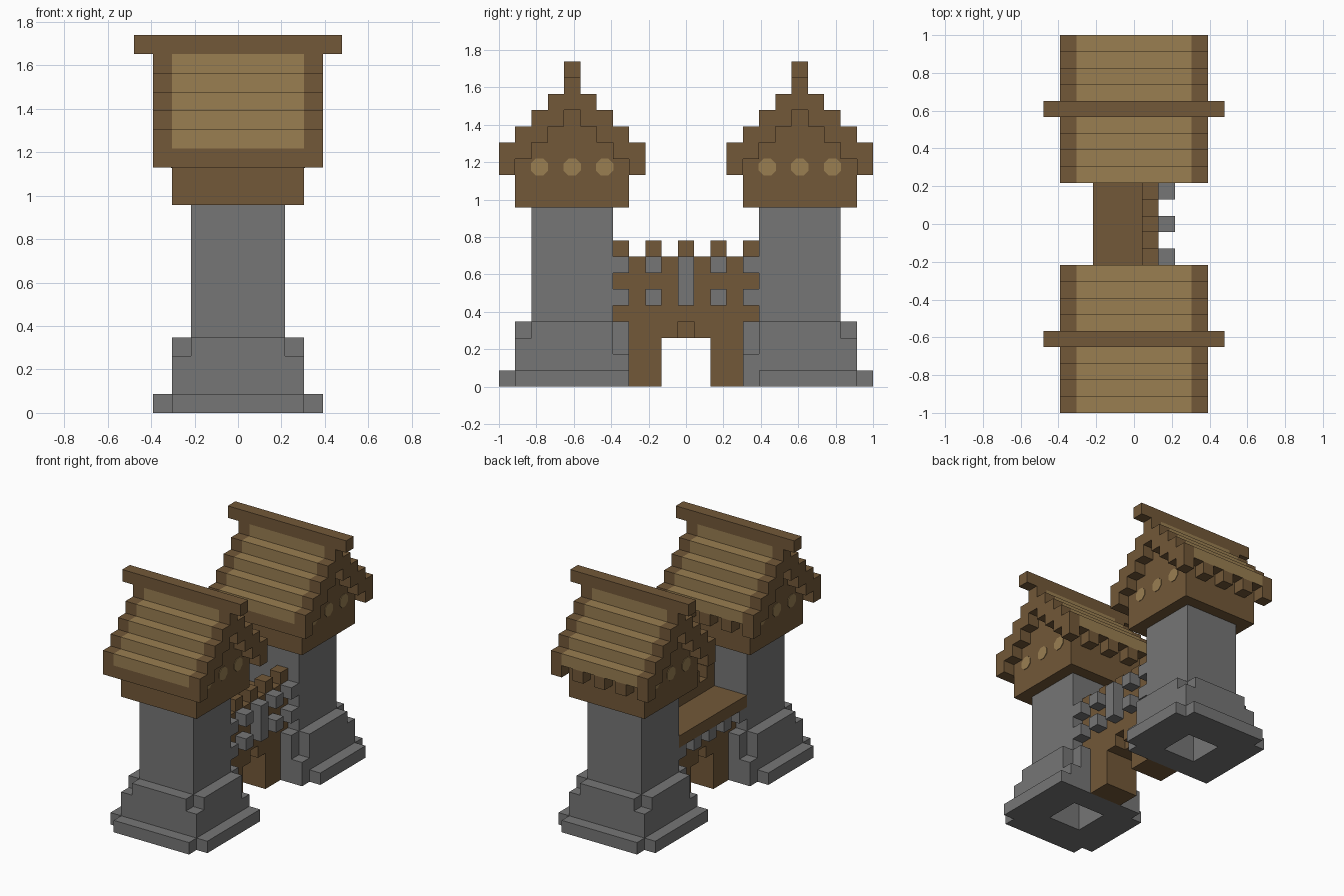
import bpy, bmesh, math
from mathutils import Vector, Matrix

U = 2 / 23  # edge of one building block

cube = bpy.data.objects.get("Cube")
if cube:
    bpy.data.objects.remove(cube, do_unlink=True)


def material(name, rgb):
    m = bpy.data.materials.new(name)
    m.use_nodes = True
    m.diffuse_color = (*rgb, 1)
    m.node_tree.nodes["Principled BSDF"].inputs["Base Color"].default_value = (*rgb, 1)
    return m


STONE = material("grey stone", (0.18, 0.18, 0.18))
WOOD = material("brown wood", (0.17, 0.098, 0.04))
THATCH = material("tan thatch", (0.32, 0.21, 0.083))


def block(xs, ys, zs):
    """Set of cells between inclusive index limits."""
    return {(x, y, z) for x in range(xs[0], xs[1] + 1)
            for y in range(ys[0], ys[1] + 1) for z in range(zs[0], zs[1] + 1)}


def add_object(name, bm, mats):
    mesh = bpy.data.meshes.new(name)
    bm.to_mesh(mesh)
    bm.free()
    for m in mats:
        mesh.materials.append(m)
    ob = bpy.data.objects.new(name, mesh)
    bpy.context.collection.objects.link(ob)
    return ob


def build(name, cells, mats, y_shift=0, rule=None):
    """Outer skin of a set of cells, with flat regions merged."""
    bm = bmesh.new()
    for cell in cells:
        centre = Vector(cell) + Vector((0, y_shift, 0.5))
        for axis in range(3):
            for sign in (-1, 1):
                n = Vector((0, 0, 0))
                n[axis] = sign
                if tuple(int(c + d) for c, d in zip(cell, n)) in cells:
                    continue
                a = Vector((0, 0, 0))
                a[(axis + 1) % 3] = 0.5
                b = n.cross(a)
                corners = (-a - b, a - b, a + b, b - a)
                f = bm.faces.new([bm.verts.new((centre + n / 2 + c) * U) for c in corners])
                if rule:
                    f.material_index = rule(cell, n)
    bmesh.ops.remove_doubles(bm, verts=bm.verts[:], dist=U / 100)
    bmesh.ops.dissolve_limit(bm, angle_limit=0.01, verts=bm.verts[:],
                             edges=bm.edges[:], delimit={"MATERIAL"})
    return add_object(name, bm, mats)


def tower(label, side):
    mid = 7 * side  # centre row of the tower
    inner = -side   # direction of the gate

    # Stone plinth, hollow shaft and foot mouldings
    stone = block((-3, 3), (-3, 3), (0, 3)) | block((-2, 2), (-2, 2), (4, 10))
    for x in (-3, 3):
        stone.discard((x, -3 * inner, 3))
        stone -= {(x, 3 * inner, 2), (x, 3 * inner, 3)}
    stone |= block((-3, 3), (4 * side, 4 * side), (0, 0))
    for x in (-4, 4):
        stone |= block((x, x), (-3, 3), (0, 0))
    stone.discard((4 * side, 3 * inner, 0))
    stone -= block((-1, 1), (-1, 1), (0, 9))
    build(label + "_stone_tower", stone, [STONE], mid)

    # Wooden upper room with stepped gables
    room = block((-3, 3), (-3, 3), (11, 13))
    for step in range(3):
        room |= block((-3, 3), (step - 2, 2 - step), (14 + step, 14 + step))
    build(label + "_upper_room", room, [WOOD], mid)

    # Stepped roof courses, eaves and ridge beam
    roof = block((-4, 4), (-4, -4), (13, 13))
    for x in range(-4, 5, 2):
        roof.add((x, 4, 13))
    for step in range(4):
        for s in (-1, 1):
            near, far = sorted((s * (3 - step), s * (4 - step)))
            roof |= block((-4, 4), (near, far), (14 + step, 14 + step))
    roof |= block((-4, 4), (0, 0), (18, 18)) | block((-5, 5), (0, 0), (19, 19))

    def thatched(cell, n):
        x, y, z = cell
        outside = n.z > 0 or n.y * y > 0 or (z == 18 and n.y != 0)
        return int(abs(x) <= 3 and 14 <= z <= 18 and outside)

    build(label + "_roof", roof, [WOOD, THATCH], mid, thatched)

    # Round-cornered gable plates
    bm = bmesh.new()
    turn = Matrix.Rotation(math.pi / 2, 4, "Y") @ Matrix.Rotation(math.pi / 8, 4, "Z")
    radius = U * 0.53 / math.cos(math.pi / 8)
    for x in (-3.5, 3.5):
        for y in (-2, 0, 2):
            place = Matrix.Translation(Vector((x, mid + y, 13.5)) * U)
            bmesh.ops.create_cone(bm, cap_ends=True, segments=8, radius1=radius,
                                  radius2=radius, depth=0.008, matrix=place @ turn)
    add_object(label + "_gable_plates", bm, [THATCH])


tower("front", -1)
tower("back", 1)

# Gatehouse wall with arched passage
gate = block((-1, 1), (-3, 3), (0, 3)) | block((-1, 1), (-4, 4), (4, 5))
gate -= block((-1, 1), (-1, 1), (0, 2))
gate -= {(-1, 0, 3), (1, 0, 3)}
build("gate_wall", gate, [WOOD])

# Walkway, parapet and battlements
walk = block((-2, 1), (-4, 4), (6, 6)) | block((1, 1), (-4, 4), (7, 7))
for y in range(-4, 5, 2):
    walk.add((1, y, 8))
build("walkway_and_parapet", walk, [WOOD])

# Stone corbels on both faces of the wall
corbels = {(2, 0, 6)}
for y in range(-4, 5, 2):
    corbels |= {(2, y, 5), (2, y, 7), (-2, y, 5)}
build("stone_corbels", corbels, [STONE])
